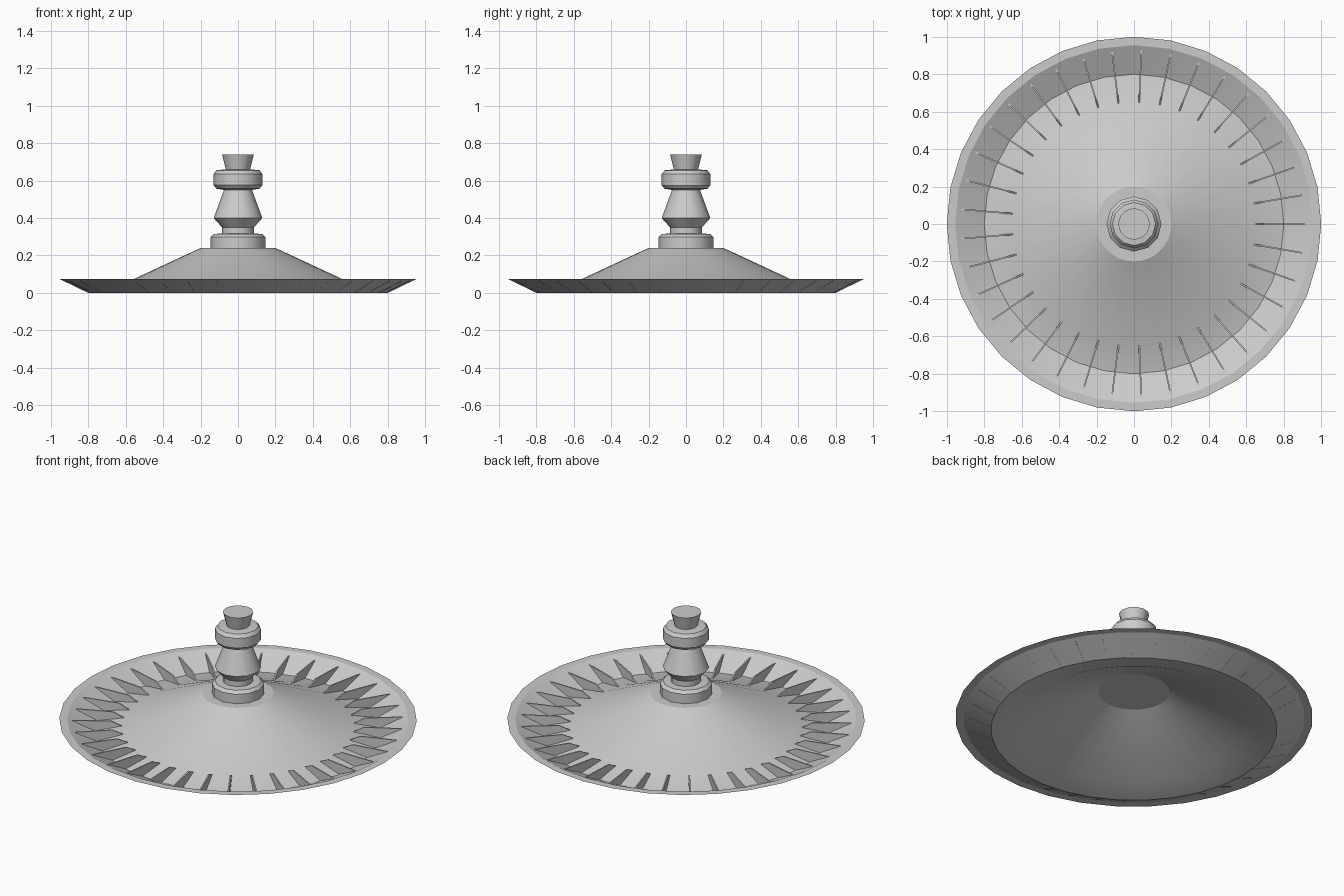
import bpy
import bmesh
from math import radians, tau
from mathutils import Matrix, Vector

cube = bpy.data.objects.get("Cube")
if cube:
    bpy.data.objects.remove(cube, do_unlink=True)

grey = bpy.data.materials.new("plain grey")
grey.use_nodes = True
colour = (0.6, 0.6, 0.6, 1)
grey.diffuse_color = colour
grey.node_tree.nodes["Principled BSDF"].inputs["Base Color"].default_value = colour


def finish(name, bm, smooth_angle=None):
    mesh = bpy.data.meshes.new(name)
    bm.to_mesh(mesh)
    bm.free()
    mesh.materials.append(grey)
    obj = bpy.data.objects.new(name, mesh)
    bpy.context.collection.objects.link(obj)
    if smooth_angle:
        bpy.ops.object.select_all(action="DESELECT")
        obj.select_set(True)
        bpy.context.view_layer.objects.active = obj
        bpy.ops.object.shade_smooth_by_angle(angle=radians(smooth_angle))
    return obj


def lathe(name, profile, sides, smooth_angle):
    """Revolve a top-to-bottom (radius, height) profile; the top is capped."""
    bm = bmesh.new()
    rings = []
    for r, z in profile:
        rings.append([bm.verts.new(Matrix.Rotation(tau * i / sides, 3, "Z") @ Vector((r, 0, z)))
                      for i in range(sides)])
    bm.faces.new(rings[0])
    for upper, lower in zip(rings, rings[1:]):
        for i in range(sides):
            j = (i + 1) % sides
            bm.faces.new((upper[i], lower[i], lower[j], upper[j]))
    return finish(name, bm, smooth_angle)


# Thin dish: flat crown, cone, shallow trough, raised wall and flat lip
lathe("dish", [(0.2, 0.24), (0.65, 0.031), (0.8, 0), (0.955, 0.075), (1, 0.075)], 32, 20)

# Turned post with foot, waist, collar and flared cap
lathe("post", [
    (0.085, 0.74), (0.065, 0.66), (0.115, 0.655), (0.13, 0.635),
    (0.13, 0.575), (0.115, 0.557), (0.075, 0.55), (0.13, 0.4),
    (0.085, 0.35), (0.085, 0.317), (0.13, 0.315), (0.147, 0.298),
    (0.147, 0.24)], 12, 35)

# Ring of thin upright fins standing in the trough
FINS = 37
HALF = 0.004
outline = [(0.65, 0.031), (0.8, 0.001), (0.93, 0.063), (0.71, 0.062)]
bm = bmesh.new()
for k in range(FINS):
    turn = Matrix.Rotation(tau * k / FINS, 3, "Z")
    front, back = [[bm.verts.new(turn @ Vector((r, y, z))) for r, z in outline]
                   for y in (-HALF, HALF)]
    bm.faces.new(front)
    bm.faces.new(back[::-1])
    for i in range(len(outline)):
        j = (i + 1) % len(outline)
        bm.faces.new((front[j], front[i], back[i], back[j]))
finish("fins", bm)
